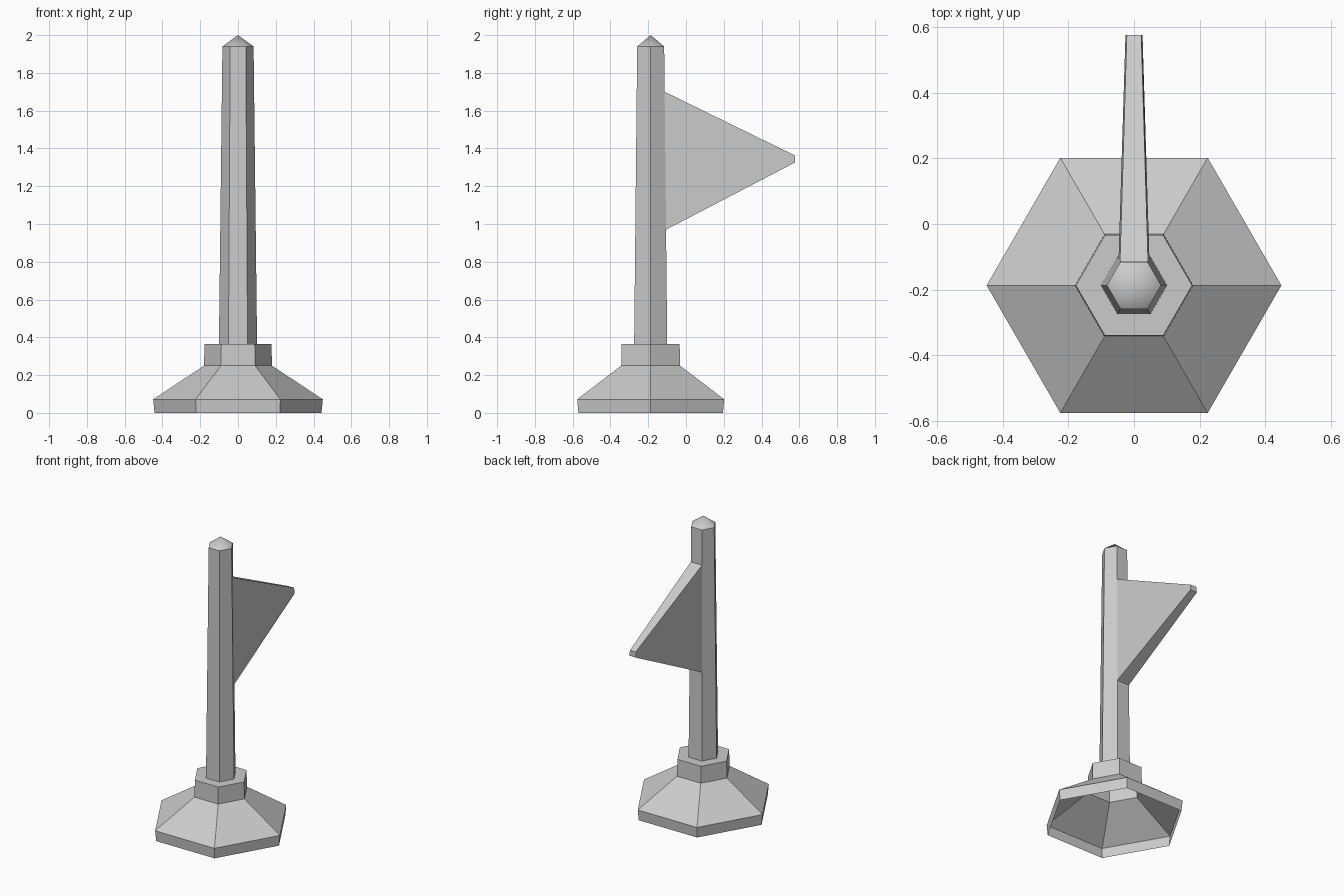
import bpy, bmesh
from math import cos, sin, pi

if "Cube" in bpy.data.objects:
    bpy.data.objects.remove(bpy.data.objects["Cube"])

CY = -0.187  # pole axis in y


def hex_pt(r, z, i):
    a = i * pi / 3
    return (r * cos(a), CY + r * sin(a), z)


def finish(bm, name):
    bmesh.ops.remove_doubles(bm, verts=bm.verts[:], dist=1e-5)
    me = bpy.data.meshes.new(name)
    bm.to_mesh(me)
    bm.free()
    ob = bpy.data.objects.new(name, me)
    bpy.context.collection.objects.link(ob)
    return ob


def hex_loft(name, profile, skip=()):
    """Six-sided open shell through (radius, z) rings; skip = (ring, side) gaps."""
    bm = bmesh.new()
    rings = [[bm.verts.new(hex_pt(r, z, i)) for i in range(6)] for r, z in profile]
    for k, (lo, hi) in enumerate(zip(rings, rings[1:])):
        for i in range(6):
            if (k, i) not in skip:
                j = (i + 1) % 6
                bm.faces.new((lo[i], lo[j], hi[j], hi[i]))
    return finish(bm, name)


def pole_r(z):
    return 0.101 + (0.0825 - 0.101) * (z - 0.365) / (1.94 - 0.365)


# hollow foot with collar, open underneath
hex_loft("base", [(0.442, 0), (0.449, 0.072), (0.180, 0.25),
                  (0.177, 0.365), (0.101, 0.365)])

# tapered pole, left open where the flag grows out of its back side
Z0, Z1 = 0.97, 1.70
hex_loft("pole", [(pole_r(z), z) for z in (0.365, Z0, Z1, 1.94)], skip={(1, 1)})

# pointed cap, smooth shaded
bm = bmesh.new()
apex = bm.verts.new((0, CY, 2.0))
rim = [bm.verts.new(hex_pt(0.0825, 1.94, i)) for i in range(6)]
for i in range(6):
    bm.faces.new((rim[i], rim[(i + 1) % 6], apex))
for f in bm.faces:
    f.smooth = True
finish(bm, "pole_cap")

# pennant tapering from the pole's back face to a small blunt tip
bm = bmesh.new()
root = [bm.verts.new(hex_pt(pole_r(z), z, i))
        for z, i in ((Z0, 1), (Z0, 2), (Z1, 2), (Z1, 1))]
tip = [bm.verts.new((x, 0.576, z)) for x, z in
       ((0.026, 1.325), (-0.026, 1.325), (-0.022, 1.363), (0.022, 1.363))]
for i in range(4):
    j = (i + 1) % 4
    bm.faces.new((root[i], root[j], tip[j], tip[i]))
bm.faces.new(tip)
bmesh.ops.recalc_face_normals(bm, faces=bm.faces[:])
finish(bm, "flag")
